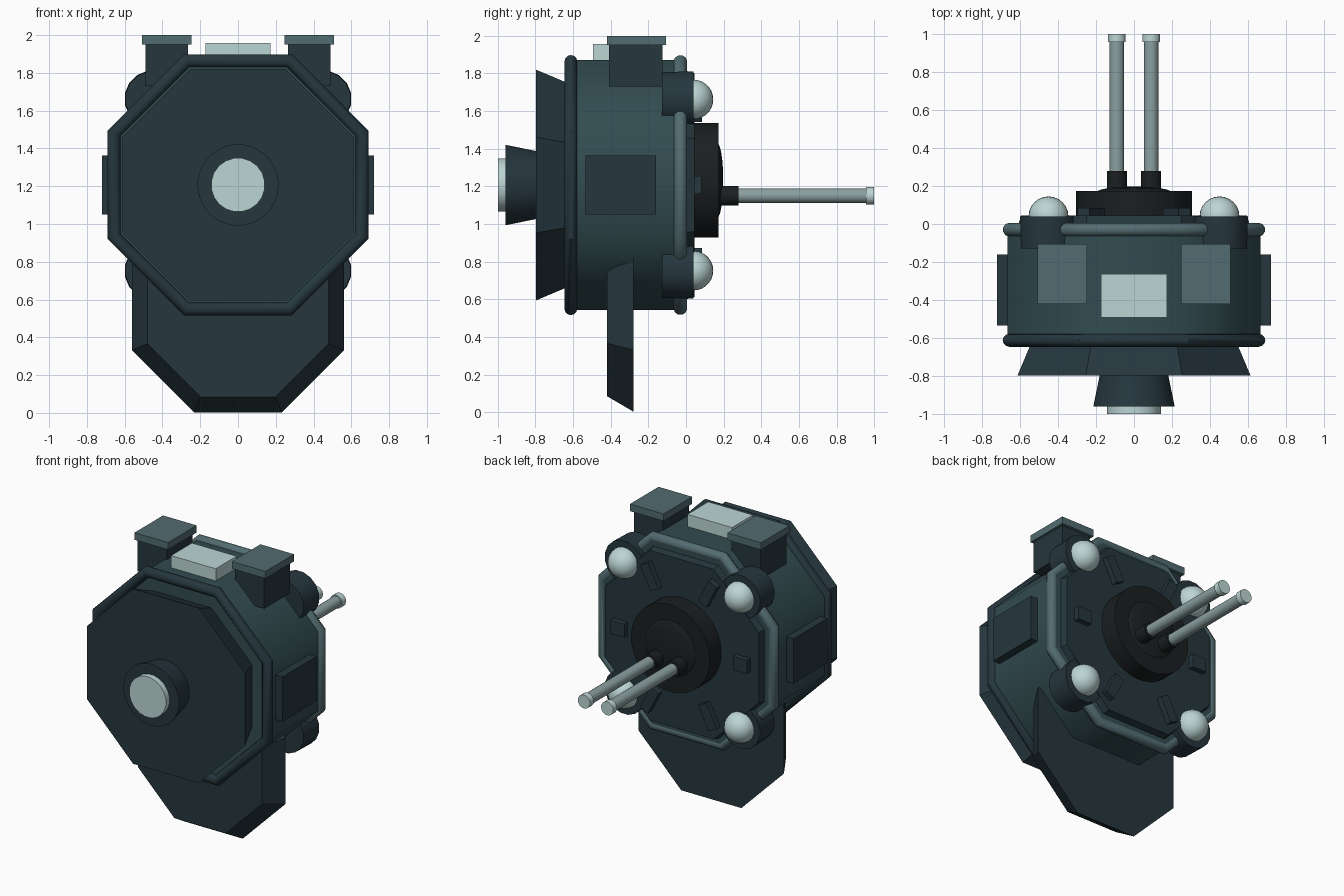
import bpy, bmesh
from math import pi, cos, sin, radians
from mathutils import Matrix

if "Cube" in bpy.data.objects:
    bpy.data.objects.remove(bpy.data.objects["Cube"])

CZ = 1.207  # height of the main axis


def material(name, rgb):
    m = bpy.data.materials.new(name)
    m.diffuse_color = (*rgb, 1)
    m.use_nodes = True
    m.node_tree.nodes["Principled BSDF"].inputs["Base Color"].default_value = m.diffuse_color
    return m


TEAL = material("teal", (0.032, 0.072, 0.081))
DARK = material("dark_teal", (0.019, 0.038, 0.048))
SLATE = material("slate", (0.085, 0.15, 0.165))
STEEL = material("steel", (0.26, 0.35, 0.35))
PALE = material("pale_glass", (0.5, 0.67, 0.66))
BLACK = material("black", (0.011, 0.0137, 0.0152))


def finish(name, bm, mat, smooth=None):
    bmesh.ops.recalc_face_normals(bm, faces=bm.faces)
    me = bpy.data.meshes.new(name)
    bm.to_mesh(me)
    bm.free()
    ob = bpy.data.objects.new(name, me)
    bpy.context.collection.objects.link(ob)
    me.materials.append(mat)
    if smooth:
        bpy.ops.object.select_all(action='DESELECT')
        ob.select_set(True)
        bpy.context.view_layer.objects.active = ob
        bpy.ops.object.shade_smooth_by_angle(angle=radians(smooth))
    return ob


def turned(name, profile, mat, n=8, x=0, z=CZ, closed=False, smooth=None):
    """Sweep an (apothem, y) profile around an axis parallel to y."""
    bm = bmesh.new()
    rows = []
    for a, y in profile:
        r = a / cos(pi / n) if n == 8 else a
        rows.append([bm.verts.new((x + r * cos((k + .5) * 2 * pi / n), y,
                                   z + r * sin((k + .5) * 2 * pi / n))) for k in range(n)])
    pairs = list(zip(rows, rows[1:])) + ([(rows[-1], rows[0])] if closed else [])
    for a, b in pairs:
        for k in range(n):
            bm.faces.new((a[k], a[(k + 1) % n], b[(k + 1) % n], b[k]))
    if not closed:
        bm.faces.new(rows[0])
        bm.faces.new(rows[-1])
    return finish(name, bm, mat, smooth)


def box(name, lo, hi, mat, turn=0):
    bm = bmesh.new()
    size = [h - l for l, h in zip(lo, hi)]
    mid = [(h + l) / 2 for l, h in zip(lo, hi)]
    bmesh.ops.create_cube(bm, size=1, matrix=Matrix.Translation(mid)
                          @ Matrix.Rotation(turn, 4, 'Y') @ Matrix.Diagonal((*size, 1)))
    return finish(name, bm, mat)


# Octagonal hull, front rim, flared front plate and back plate
turned("hull_drum", [(0.665, -0.61), (0.665, 0.0)], TEAL, smooth=50)
rim = [(0.657 + 0.034 * cos(t * pi / 6), -0.612 + 0.034 * sin(t * pi / 6)) for t in range(12)]
turned("front_rim", rim, DARK, closed=True, smooth=40)
turned("front_flare", [(0.53, -0.60), (0.613, -0.797)], DARK)
turned("back_plate", [(0.61, -0.01), (0.595, 0.045)], DARK)

# Front eyepiece
turned("eyepiece_housing", [(0.18, -0.79), (0.215, -0.96)], DARK, n=32, smooth=40)
turned("eyepiece_lens", [(0.143, -0.95), (0.143, -1.0)], PALE, n=20, smooth=40)

# Lower fin: bevelled octagon plate sunk into the hull
turned("lower_fin", [(0.48, -0.42), (0.562, -0.28)], DARK, z=0.565)

# Four bent tube rails around the back edge
for i in range(4):
    cu = bpy.data.curves.new("back_rail", 'CURVE')
    cu.dimensions = '3D'
    cu.bevel_depth = 0.036
    cu.bevel_resolution = 3
    cu.use_fill_caps = True
    path = [(-0.37, 0.557), (-0.27, 0.657), (0.27, 0.657), (0.37, 0.557)]
    sp = cu.splines.new('POLY')
    sp.points.add(len(path) - 1)
    c, s = cos(i * pi / 2), sin(i * pi / 2)
    for p, (u, v) in zip(sp.points, path):
        p.co = (u * c - v * s, -0.03, CZ + u * s + v * c, 1)
    rail = bpy.data.objects.new("back_rail", cu)
    bpy.context.collection.objects.link(rail)
    cu.materials.append(SLATE)
    bpy.ops.object.select_all(action='DESELECT')
    rail.select_set(True)
    bpy.context.view_layer.objects.active = rail
    bpy.ops.object.convert(target='MESH')
    bpy.ops.object.shade_smooth_by_angle(angle=radians(40))

# Corner lamps and small blocks on the back plate
for sx in (-1, 1):
    for sz in (-1, 1):
        x, z = sx * 0.45, CZ + sz * 0.455
        turned("lamp_pod", [(0.148, -0.128), (0.152, 0.04)], DARK, n=16, x=x, z=z, smooth=40)
        bm = bmesh.new()
        bmesh.ops.create_uvsphere(bm, u_segments=24, v_segments=14, radius=0.105,
                                  matrix=Matrix.Translation((x, 0.04, z)))
        finish("lamp_bulb", bm, PALE, smooth=60)
        bx, bz = sx * 0.225, CZ + sz * 0.43
        box("back_block", (bx - 0.035, 0.03, bz - 0.09), (bx + 0.035, 0.085, bz + 0.09),
            DARK, turn=sx * sz * radians(27))
    bx = sx * 0.475
    box("back_side_block", (bx - 0.055, 0.03, CZ - 0.047), (bx + 0.055, 0.082, CZ + 0.047), DARK)

# Rear turret disc with a shallow dome
turned("turret_disc", [(0.305, 0.03), (0.305, 0.173)], BLACK, n=40, z=1.232, smooth=40)
dome = [(0.2 * cos(t * pi / 12), 0.165 + 0.033 * sin(t * pi / 12)) for t in range(6)]
turned("turret_dome", dome, BLACK, n=32, z=1.232, smooth=40)

# Paired parts: barrels, side panels, top vents
for s in (-1, 1):
    x = s * 0.09
    turned("barrel_socket", [(0.053, 0.16), (0.053, 0.278)], BLACK, n=20, x=x, z=1.15, smooth=40)
    turned("barrel", [(0.039, 0.27), (0.039, 0.96)], STEEL, n=20, x=x, z=1.15, smooth=40)
    turned("barrel_tip", [(0.047, 0.957), (0.047, 1.0)], PALE, n=20, x=x, z=1.15, smooth=40)
    x = s * 0.69
    box("side_panel", (x - 0.03, -0.535, 1.05), (x + 0.03, -0.16, 1.363), DARK)
    x = s * 0.377
    box("top_vent", (x - 0.113, -0.41, 1.73), (x + 0.113, -0.125, 1.96), DARK)
    box("top_vent_cap", (x - 0.13, -0.42, 1.95), (x + 0.13, -0.105, 2.0), SLATE)

# Pale window block on top
box("top_window", (-0.173, -0.493, 1.86), (0.173, -0.262, 1.957), PALE)
